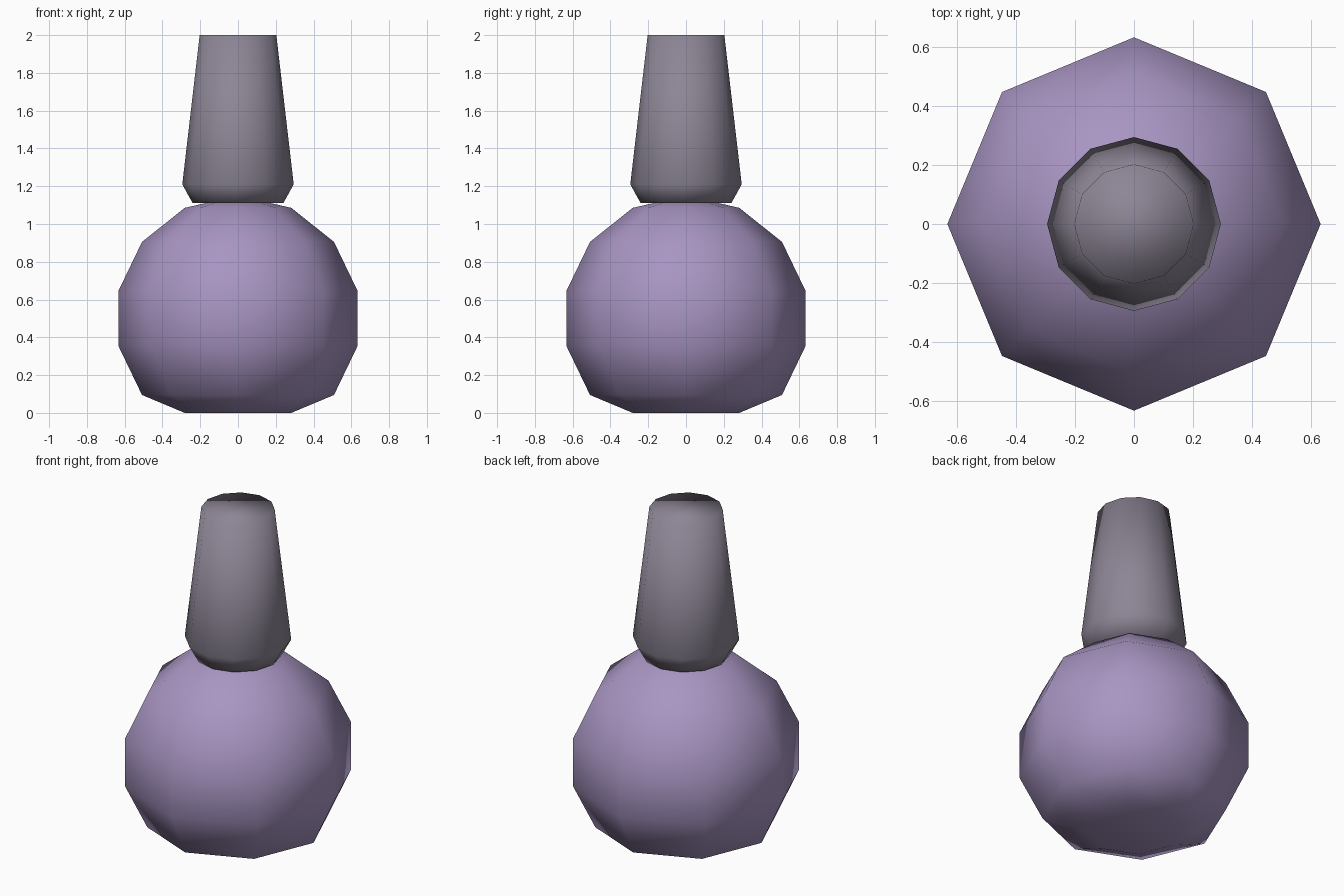
import bpy
import bmesh
from math import sin, cos, pi

cube = bpy.data.objects.get("Cube")
if cube:
    bpy.data.objects.remove(cube, do_unlink=True)


def material(name, rgb):
    mat = bpy.data.materials.new(name)
    mat.use_nodes = True
    color = (*rgb, 1.0)
    mat.diffuse_color = color
    mat.node_tree.nodes["Principled BSDF"].inputs["Base Color"].default_value = color
    return mat


def finish(bm, name, mat):
    bmesh.ops.recalc_face_normals(bm, faces=bm.faces)
    for face in bm.faces:
        face.smooth = True
    mesh = bpy.data.meshes.new(name)
    bm.to_mesh(mesh)
    bm.free()
    mesh.materials.append(mat)
    obj = bpy.data.objects.new(name, mesh)
    bpy.context.collection.objects.link(obj)
    return obj


# Round bottle: a coarse sphere with its underside pressed flat on the ground
bm = bmesh.new()
bmesh.ops.create_uvsphere(bm, u_segments=8, v_segments=7, radius=0.65)
for v in bm.verts:
    v.co.z = max(v.co.z + 0.5, 0.0)
finish(bm, "bottle", material("lilac polish", (0.39, 0.30, 0.54)))

# Tapered cap with a chamfered lower rim
SIDES = 12
bm = bmesh.new()
rings = []
for radius, z in [(0.24, 1.11), (0.295, 1.21), (0.203, 2.0)]:
    rings.append([bm.verts.new((radius * cos(2 * pi * i / SIDES),
                                radius * sin(2 * pi * i / SIDES), z))
                  for i in range(SIDES)])
for low, high in zip(rings, rings[1:]):
    for i in range(SIDES):
        j = (i + 1) % SIDES
        bm.faces.new((low[i], low[j], high[j], high[i]))
bm.faces.new(rings[0][::-1])
bm.faces.new(rings[-1])
finish(bm, "cap", material("warm grey plastic", (0.265, 0.235, 0.30)))
